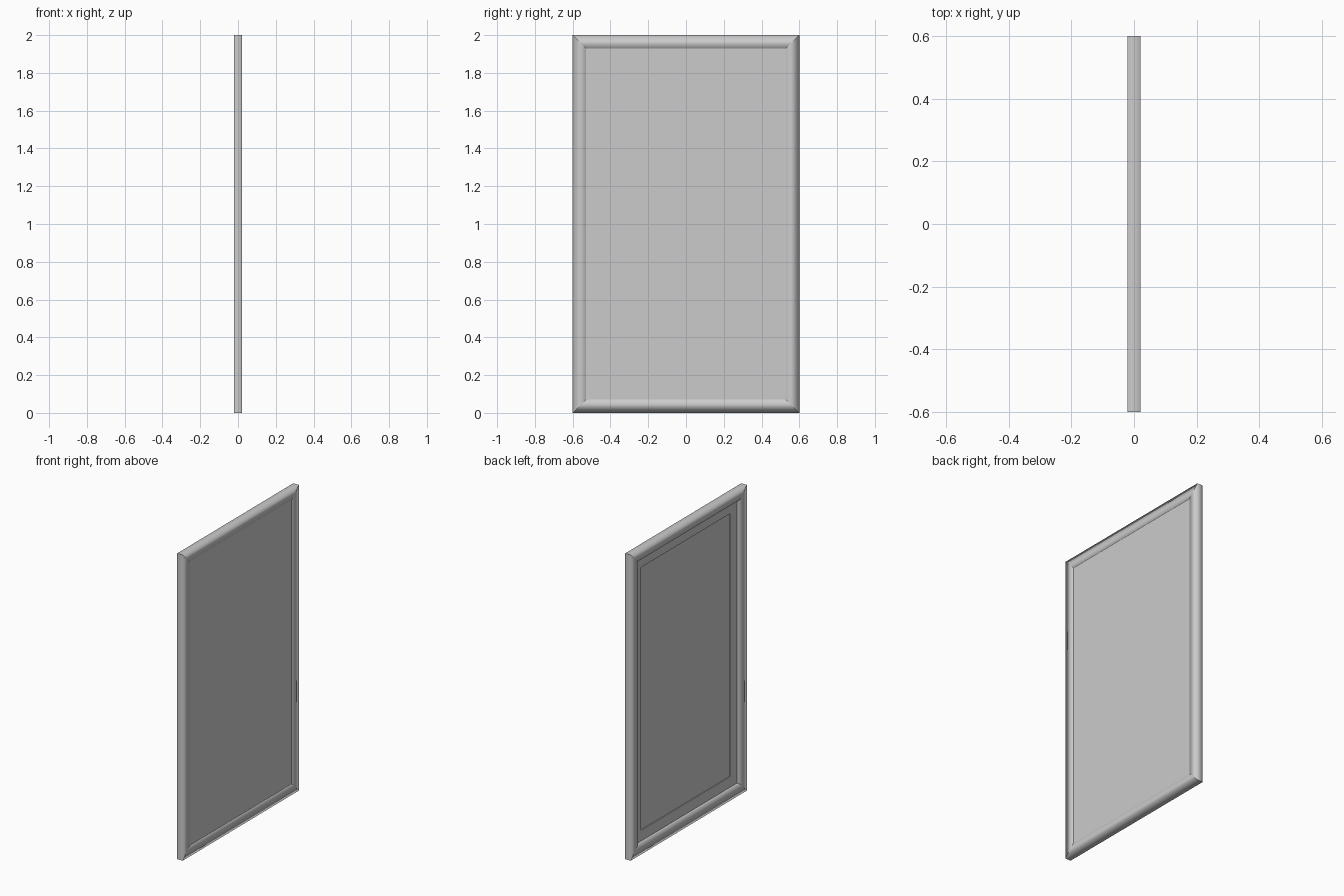
import bpy, bmesh

if "Cube" in bpy.data.objects:
    bpy.data.objects.remove(bpy.data.objects["Cube"])

HALF_W, HEIGHT, HALF_T, RAIL = 0.60, 2.0, 0.02, 0.07


def finish(name, bm, smooth=False):
    bmesh.ops.recalc_face_normals(bm, faces=bm.faces)
    for f in bm.faces:
        f.smooth = smooth
    mesh = bpy.data.meshes.new(name)
    bm.to_mesh(mesh)
    bm.free()
    ob = bpy.data.objects.new(name, mesh)
    bpy.context.collection.objects.link(ob)
    return ob


def rect(bm, x, inset):
    """Four corners of the board outline at depth x, moved in by inset."""
    y, lo, hi = HALF_W - inset, inset, HEIGHT - inset
    return [bm.verts.new((x, *p)) for p in ((-y, lo), (y, lo), (y, hi), (-y, hi))]


def bridge(bm, a, b):
    for i in range(4):
        j = (i + 1) % 4
        bm.faces.new((a[i], a[j], b[j], b[i]))


# Mitred frame: a rectangular section swept round the outline, softly shaded
bm = bmesh.new()
section = [(-HALF_T, 0), (HALF_T, 0), (HALF_T, RAIL), (-HALF_T, RAIL)]
rings = [rect(bm, x, inset) for x, inset in section]
for k in range(4):
    bridge(bm, rings[k], rings[(k + 1) % 4])
# Mitre joints stay crisp
for e in bm.edges:
    a, b = e.verts
    for ring in range(4):
        for c in range(4):
            if {a, b} == {rings[ring][c], rings[(ring + 1) % 4][c]}:
                e.smooth = False
finish("frame", bm, smooth=True)

# Panel: slightly sunk at the front, with a shallow stepped recess at the back
bm = bmesh.new()
front = rect(bm, 0.017, RAIL)
back = rect(bm, 0.002, RAIL)
lip = rect(bm, 0.002, 2 * RAIL)
floor = rect(bm, 0.007, 2 * RAIL)
bm.faces.new(front)
bridge(bm, front, back)
bridge(bm, back, lip)
bridge(bm, lip, floor)
bm.faces.new(floor)
finish("panel", bm)
